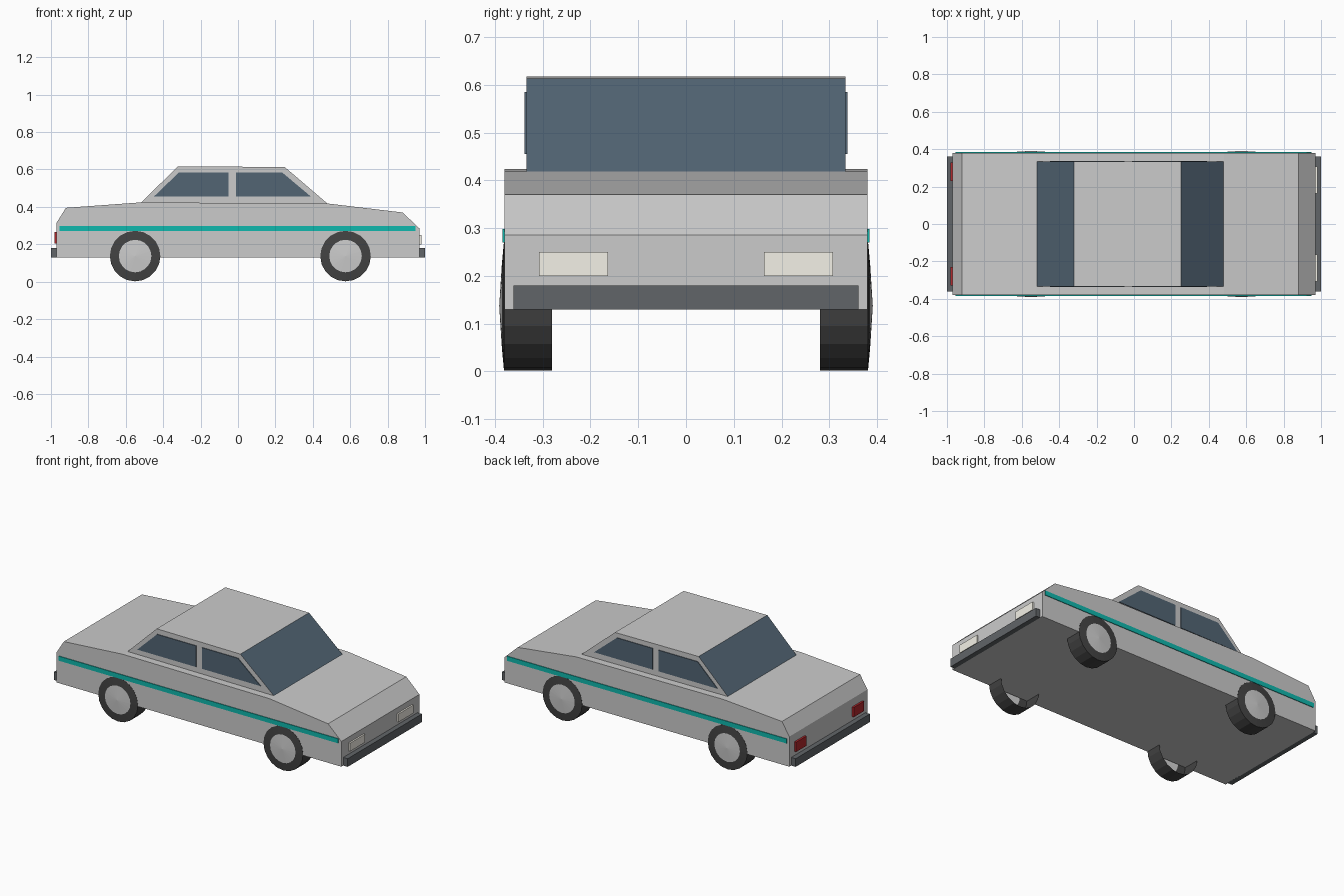
import bpy
import bmesh
from math import cos, sin, tau

if "Cube" in bpy.data.objects:
    bpy.data.objects.remove(bpy.data.objects["Cube"])


def material(name, r, g, b):
    m = bpy.data.materials.new(name)
    m.diffuse_color = (r, g, b, 1)
    return m


GLASS = material("glass", 0.085, 0.13, 0.175)
TEAL = material("teal", 0.005, 0.48, 0.42)
RUBBER = material("rubber", 0.055, 0.055, 0.055)
HUB = material("hub", 0.7, 0.7, 0.71)
DARK = material("dark_trim", 0.12, 0.13, 0.14)
LAMP = material("lamp", 0.9, 0.88, 0.8)
RED = material("red_lamp", 0.45, 0.02, 0.025)


def finish(name, bm, mats=(), mirror=False):
    bmesh.ops.recalc_face_normals(bm, faces=bm.faces)
    me = bpy.data.meshes.new(name)
    bm.to_mesh(me)
    bm.free()
    for m in mats:
        me.materials.append(m)
    ob = bpy.data.objects.new(name, me)
    bpy.context.collection.objects.link(ob)
    if mirror:
        mod = ob.modifiers.new("mirror", 'MIRROR')
        mod.use_axis = (False, True, False)
        mod.use_mirror_merge = False
    return ob


def prism(name, profile, y0, y1, mat=None, mirror=False):
    """Extrude a side profile of (x, z) points from y0 to y1."""
    bm = bmesh.new()
    face = bm.faces.new([bm.verts.new((x, y0, z)) for x, z in profile])
    ext = bmesh.ops.extrude_face_region(bm, geom=[face])
    new = [v for v in ext["geom"] if isinstance(v, bmesh.types.BMVert)]
    bmesh.ops.translate(bm, verts=new, vec=(0, y1 - y0, 0))
    return finish(name, bm, [mat] if mat else [], mirror)


def box(name, x0, x1, z0, z1, y0, y1, mat, mirror=False):
    return prism(name, [(x0, z0), (x1, z0), (x1, z1), (x0, z1)], y0, y1, mat, mirror)


# Lower body
prism("body", [(-0.97, 0.13), (0.97, 0.13), (0.97, 0.285), (0.88, 0.37),
               (0.48, 0.418), (-0.52, 0.424), (-0.92, 0.395), (-0.97, 0.315)], -0.38, 0.38)

# Cabin with glazed windscreen and rear window
cabin = prism("cabin", [(-0.52, 0.422), (0.48, 0.416), (0.25, 0.613), (-0.32, 0.617)],
              -0.334, 0.334)
cabin.data.materials.append(material("paint", 0.8, 0.8, 0.8))
cabin.data.materials[0].diffuse_color = bpy.data.materials.new("paint_default").diffuse_color
cabin.data.materials.append(GLASS)
for p in cabin.data.polygons:
    if abs(p.normal.x) > 0.3:
        p.material_index = 1

# Side windows
prism("rear_side_window", [(-0.45, 0.455), (-0.05, 0.455), (-0.05, 0.585), (-0.315, 0.585)],
      0.330, 0.338, GLASS, True)
prism("front_side_window", [(-0.01, 0.455), (0.39, 0.455), (0.235, 0.585), (-0.01, 0.585)],
      0.330, 0.338, GLASS, True)

# Side stripes
box("side_stripe", -0.955, 0.95, 0.27, 0.298, 0.376, 0.384, TEAL, True)

# Bumpers
box("front_bumper", 0.965, 1.0, 0.13, 0.18, -0.361, 0.361, DARK)
box("rear_bumper", -1.0, -0.965, 0.13, 0.18, -0.361, 0.361, DARK)

# Lamps
box("headlamp", 0.965, 0.98, 0.2, 0.25, 0.163, 0.308, LAMP, True)
box("tail_lamp", -0.982, -0.965, 0.205, 0.265, 0.23, 0.33, RED, True)

# Wheels: tube open on the inside, shallow conical outer face with a pale hub
N, R, HUB_R, ZC = 20, 0.135, 0.087, 0.137


def wheel(name, cx):
    bm = bmesh.new()
    rings = []
    for r, y in ((R, 0.28), (R, 0.381), (HUB_R, 0.3855)):
        rings.append([bm.verts.new((cx + r * cos(tau * i / N), y, ZC + r * sin(tau * i / N)))
                      for i in range(N)])
    tip = bm.verts.new((cx, 0.391, ZC))
    for i in range(N):
        j = (i + 1) % N
        for a, b in zip(rings, rings[1:]):
            bm.faces.new((a[i], a[j], b[j], b[i]))
        bm.faces.new((rings[-1][i], rings[-1][j], tip)).material_index = 1
    finish(name, bm, (RUBBER, HUB), True)


wheel("front_wheels", 0.575)
wheel("rear_wheels", -0.55)

for m in bpy.data.materials:
    if m.users and not m.is_grease_pencil:
        m.use_nodes = True
        m.node_tree.nodes["Principled BSDF"].inputs["Base Color"].default_value = m.diffuse_color
